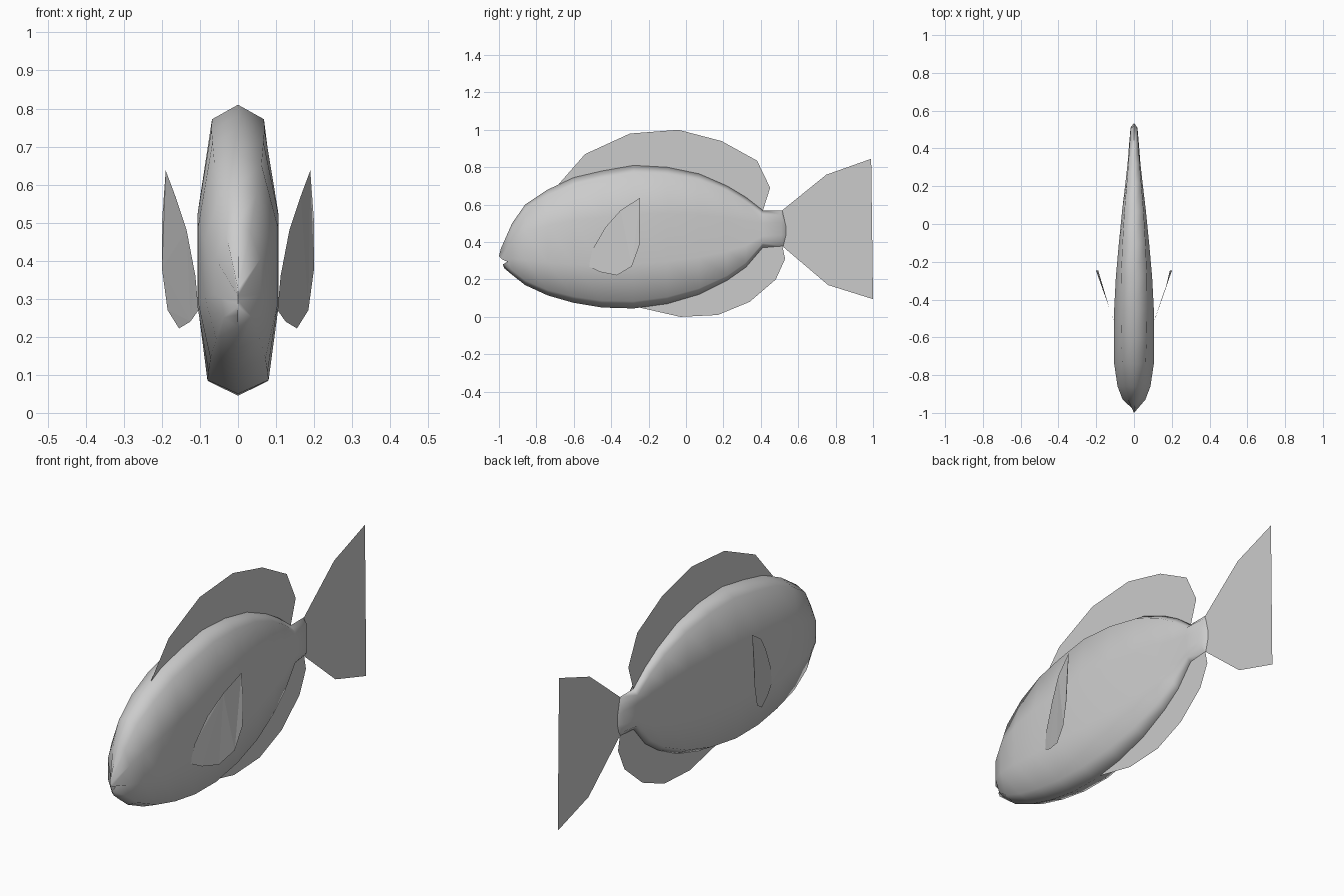
import bpy, bmesh, math

cube = bpy.data.objects.get("Cube")
if cube:
    bpy.data.objects.remove(cube, do_unlink=True)

grey = bpy.data.materials.new("plain grey")
grey.use_nodes = True
colour = (0.6, 0.6, 0.6, 1)
grey.diffuse_color = colour
grey.node_tree.nodes["Principled BSDF"].inputs["Base Color"].default_value = colour


def finish(name, bm):
    mesh = bpy.data.meshes.new(name)
    bm.to_mesh(mesh)
    bm.free()
    mesh.materials.append(grey)
    obj = bpy.data.objects.new(name, mesh)
    bpy.context.collection.objects.link(obj)
    return obj


def fin(name, points):
    """Thin sheet fin from an outline of x, y, z points."""
    bm = bmesh.new()
    face = bm.faces.new([bm.verts.new(p) for p in points])
    bmesh.ops.triangulate(bm, faces=[face])
    return finish(name, bm)


def median_fin(name, outline):
    return fin(name, [(0, y, z) for y, z in outline])


# Body stations from head to tail: y, top, bottom, half width
stations = [
    (-.93, .50, .225, .06), (-.86, .60, .17, .087), (-.74, .68, .115, .105),
    (-.60, .745, .075, .107), (-.45, .78, .05, .105), (-.28, .81, .045, .096),
    (-.10, .80, .07, .08), (.07, .765, .12, .063), (.22, .70, .195, .045),
    (.32, .64, .265, .034), (.41, .57, .37, .027), (.51, .57, .378, .018),
]


def section(y, top, bottom, width):
    """Half section from back ridge to belly, flat sided with a narrow rim."""
    h = top - bottom
    rim = max(.05, .025 / h) * h
    t = (y + 1) / 1.5
    shoulder = .52 + .4 * t
    return [(0, y, top), (width * shoulder, y, top - rim),
            (width, y, bottom + .66 * h), (width, y, bottom + .31 * h),
            (width * (shoulder + .1), y, bottom + rim), (0, y, bottom)]


# Lips with a mouth notch in front, a blunt vertical edge behind
lips = [(0, -.99, .365), (0, -1, .325), (0, -.985, .308),
        (0, -.955, .295), (0, -.98, .28), (0, -.97, .258)]
tail_edge = [(0, y, z) for y, z in
             ((.515, .57), (.52, .545), (.535, .48), (.535, .44), (.525, .40), (.52, .378))]
halves = [lips] + [section(*s) for s in stations] + [tail_edge]

bm = bmesh.new()
rings = []
for half in halves:
    ring = half + [(-x, y, z) for x, y, z in half[-2:0:-1]]
    rings.append([bm.verts.new(p) for p in ring])
for a, b in zip(rings, rings[1:]):
    for i in range(len(a)):
        j = (i + 1) % len(a)
        bm.faces.new((a[i], a[j], b[j], b[i]))
bmesh.ops.remove_doubles(bm, verts=bm.verts, dist=.0005)
bmesh.ops.recalc_face_normals(bm, faces=bm.faces)
body = finish("body", bm)
bpy.context.view_layer.objects.active = body
body.select_set(True)
bpy.ops.object.shade_smooth_by_angle(angle=math.radians(75))
body.select_set(False)

# Fins along the centre line
median_fin("dorsal_fin", [
    (-.68, .71), (-.54, .87), (-.30, .98), (-.04, 1), (.19, .94), (.38, .835),
    (.45, .69), (.41, .565), (.22, .69), (-.10, .79), (-.28, .80), (-.45, .77)])
median_fin("anal_fin", [
    (-.25, .05), (-.03, 0), (.17, .01), (.34, .08), (.48, .20), (.53, .31),
    (.515, .38), (.41, .38), (.32, .275), (.22, .205), (.07, .13), (-.10, .08)])
median_fin("tail_fin", [
    (.515, .57), (.75, .76), (.99, .845), (.815, .46),
    (1, .095), (.76, .17), (.515, .378), (.535, .46)])

# Side fins, flared outwards to the rear
side = [(.104, -.52, .27), (.112, -.50, .36), (.135, -.43, .48),
        (.165, -.35, .57), (.19, -.245, .637), (.20, -.245, .50),
        (.20, -.25, .38), (.185, -.29, .27), (.155, -.37, .222), (.125, -.46, .24)]
for name, s in (("left_side_fin", 1), ("right_side_fin", -1)):
    fin(name, [(s * x, y, z) for x, y, z in side])
